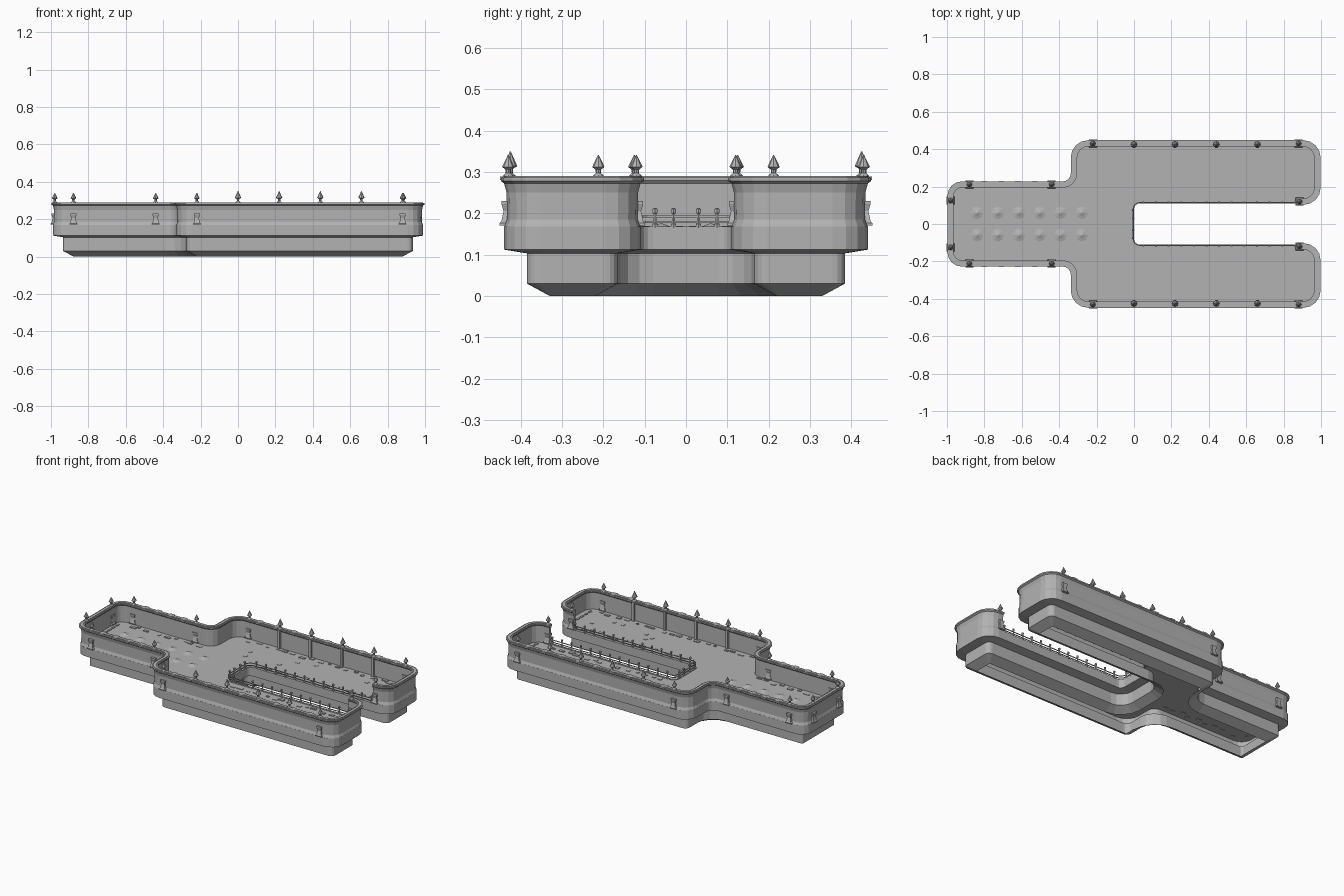
import bpy, bmesh, math, random
from mathutils import Vector

if "Cube" in bpy.data.objects:
    bpy.data.objects.remove(bpy.data.objects["Cube"])
random.seed(4)


def material(name, value):
    m = bpy.data.materials.new(name)
    m.use_nodes = True
    colour = (value, value, value, 1)
    m.diffuse_color = colour
    m.node_tree.nodes["Principled BSDF"].inputs["Base Color"].default_value = colour
    return m


STONE = material("grey stone", 0.45)


def finish(name, bm, recalc=True):
    if recalc:
        bmesh.ops.recalc_face_normals(bm, faces=bm.faces)
    mesh = bpy.data.meshes.new(name)
    bm.to_mesh(mesh)
    bm.free()
    mesh.materials.append(STONE)
    ob = bpy.data.objects.new(name, mesh)
    bpy.context.collection.objects.link(ob)
    return ob


# Plan outline: a stem joined to two arms around a slot (x, y, corner radius)
HALF = [(0, .11, .03), (.99, .11, .085), (.99, .44, .085),
        (-.33, .44, .085), (-.33, .22, .05), (-.99, .22, .07)]
PLAN = HALF + [(x, -y, r) for x, y, r in reversed(HALF)]
SEG = 4


def outline(inset):
    """Plan outline with rounded corners, moved inwards."""
    pts = []
    for i, (x, y, r) in enumerate(PLAN):
        p = Vector((x, y))
        a = (p - Vector(PLAN[i - 1][:2])).normalized()
        b = (Vector(PLAN[(i + 1) % len(PLAN)][:2]) - p).normalized()
        convex = a.x * b.y - a.y * b.x > 0
        r = max(r - inset if convex else r + inset, .003)
        p += inset * Vector((-a.y - b.y, a.x + b.x))
        centre = p + r * (b - a)
        for k in range(SEG + 1):
            t = k * math.pi / 2 / SEG
            pts.append(centre + r * (a * math.sin(t) - b * math.cos(t)))
    return pts


N = SEG + 1
END_X = .87


def wall_path(inset):
    """Outer run, from one slot corner round to the other."""
    y = .11 + inset
    return [Vector((END_X, y))] + outline(inset)[N:-N] + [Vector((END_X, -y))]


def slot_path(inset):
    """Inner run round the slot."""
    pts, y = outline(inset), .11 + inset
    return [Vector((END_X, -y))] + pts[-N:] + pts[:N] + [Vector((END_X, y))]


def sweep(name, path, profile):
    """Closed (inset, z) profile along an open path."""
    bm = bmesh.new()
    rings = [[bm.verts.new((p.x, p.y, z)) for p in path(d)] for d, z in profile]
    for a, b in zip(rings, rings[1:] + rings[:1]):
        for i in range(len(a) - 1):
            bm.faces.new((a[i], a[i + 1], b[i + 1], b[i]))
    for end in (0, -1):
        bm.faces.new([r[end] for r in rings])
    return finish(name, bm)


def lathes(name, places, profile, sides, turn=0):
    """Turned (radius, z) shapes repeated at many places."""
    bm = bmesh.new()
    for x, y in places:
        rings = [[bm.verts.new((x + r * math.cos(turn + k * math.tau / sides),
                                y + r * math.sin(turn + k * math.tau / sides), z))
                  for k in range(sides)] for r, z in profile]
        for a, b in zip(rings, rings[1:]):
            for k in range(sides):
                n = (k + 1) % sides
                bm.faces.new((a[k], a[n], b[n], b[k]))
        bm.faces.new(rings[0])
        bm.faces.new(rings[-1])
    return finish(name, bm)


def boxes(name, items):
    """Boxes as (x, y, z, width, depth, height), z at the underside."""
    bm = bmesh.new()
    for x, y, z, w, d, h in items:
        for v in bmesh.ops.create_cube(bm, size=1)["verts"]:
            v.co = (x + v.co.x * w, y + v.co.y * d, z + (v.co.z + .5) * h)
    return finish(name, bm)


# Open-bottomed hull with overhanging upper band and the floor
bm = bmesh.new()
rings = [[bm.verts.new((p.x, p.y, z)) for p in outline(d)]
         for d, z in [(.11, 0), (.055, .03), (.055, .103), (0, .112), (0, .168), (.012, .168),
                      (.012, .165)]]
for a, b in zip(rings, rings[1:]):
    for i in range(len(a)):
        n = (i + 1) % len(a)
        bm.faces.new((a[i], a[n], b[n], b[i]))
bm.faces.new(rings[-1])
finish("hull_and_floor", bm, recalc=False)

# Parapet wall, slightly hollowed, with a projecting rim
sweep("parapet_wall", wall_path,
      [(0, .166), (.007, .185), (.006, .25), (0, .272), (-.008, .278), (-.008, .286),
       (.026, .286), (.026, .279), (.02, .272), (.02, .166)])
sweep("rim_moulding", wall_path, [(0, .285), (0, .29), (.018, .29), (.018, .285)])

# Low rails round the slot
for i, z in enumerate((.176, .19)):
    sweep("slot_rail_" + "ab"[i], slot_path,
          [(.003, z), (.003, z + .004), (.007, z + .004), (.007, z)])


def both(points):
    return [(x, s * y) for x, y in points for s in (1, -1)]


# Balusters
posts = both([(.05 + .0675 * i, .115) for i in range(13)] + [(-.005, .03), (-.005, .075)])
lathes("slot_balusters", posts,
       [(.007, .164), (.007, .174), (.004, .177), (.004, .198), (.007, .202), (.007, .21),
        (.003, .213)], 6)

# Spires on the rim
corner = both([(-.98, .125), (-.88, .212), (-.44, .212), (-.22, .43), (.88, .43), (.885, .12)])
lathes("corner_spires", corner,
       [(.014, .286), (.012, .292), (.006, .297), (.007, .306), (.015, .312), (.001, .341)], 8)
middle = both([(.22 * i, .425) for i in range(4)])
lathes("wall_spires", middle,
       [(.014, .286), (.012, .292), (.006, .297), (.007, .308), (.017, .314), (.001, .35)], 8)

# Pilasters behind the wall spires and flared brackets at the corner spires
boxes("inner_pilasters", [(x, y * .98, .164, .016, .018, .122) for x, y in middle])
lathes("flared_brackets", corner,
       [(.03, .17), (.03, .176), (.024, .18), (.016, .205), (.023, .222), (.023, .23)],
       4, math.pi / 4)

# Shallow floor studs in the stem
lathes("floor_studs", both([(-.84 + .112 * i, .06) for i in range(6)]),
       [(.036, .1645), (.018, .169), (.003, .175)], 8)

# Loose paving slabs, in lines beside the walls and slot and spread over the floor
slabs = []
for sign in (1, -1):
    for x0, x1, y, count in [(-.22, .9, .395, 18), (.05, .85, .16, 14), (-.9, -.35, .175, 9)]:
        for i in range(count):
            x = x0 + (x1 - x0) * (i + random.uniform(.2, .8)) / count
            slabs.append((x, sign * (y + random.uniform(-.012, .012)), .163,
                          random.uniform(.015, .04), random.uniform(.01, .02),
                          random.uniform(.004, .008)))
    for i in range(6):
        slabs.append((.935, sign * (.17 + .04 * i), .163, .012, .025, .006))
        slabs.append((random.uniform(-.2, .85), sign * random.uniform(.2, .35), .163,
                      .02, .02, .004))
    for i in range(4):
        slabs.append((-.945, sign * (.02 + .04 * i), .163, .012, .025, .006))
boxes("floor_slabs", slabs)

# Small coping blocks along the rim
blocks = both([(-.15 + .12 * i, .432) for i in range(9)] + [(-.8 + .09 * i, .212) for i in range(4)])
boxes("rim_blocks", [(x, y, .28, .03, .036, .0095) for x, y in blocks])
